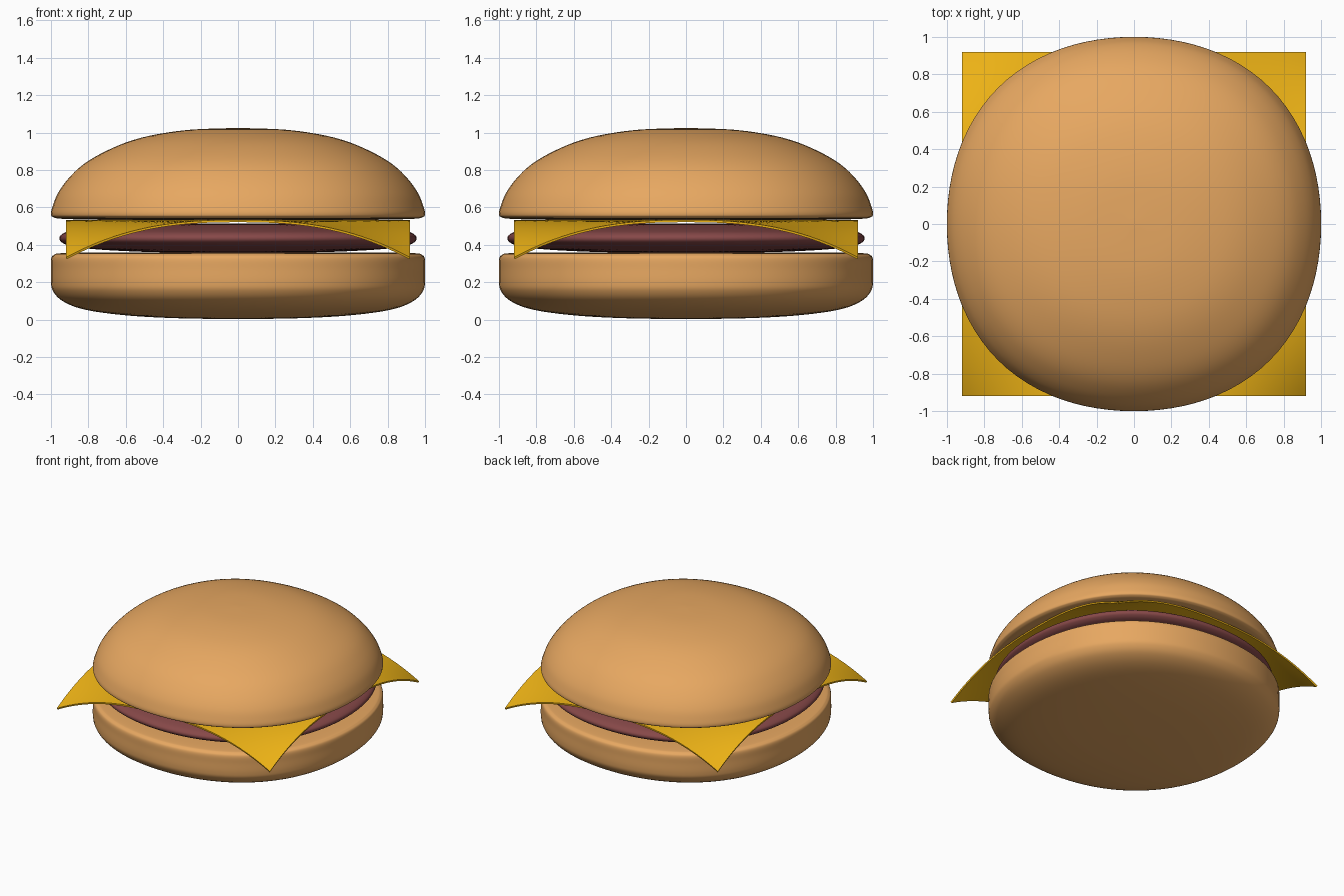
import bpy, bmesh, math

if "Cube" in bpy.data.objects:
    bpy.data.objects.remove(bpy.data.objects["Cube"])


def material(name, rgb):
    m = bpy.data.materials.new(name)
    m.diffuse_color = (*rgb, 1)
    m.use_nodes = True
    m.node_tree.nodes["Principled BSDF"].inputs["Base Color"].default_value = m.diffuse_color
    return m


def finish(bm, name, mat):
    bmesh.ops.remove_doubles(bm, verts=bm.verts, dist=1e-5)
    bmesh.ops.recalc_face_normals(bm, faces=bm.faces)
    mesh = bpy.data.meshes.new(name)
    bm.to_mesh(mesh)
    bm.free()
    mesh.materials.append(mat)
    mesh.shade_smooth()
    ob = bpy.data.objects.new(name, mesh)
    bpy.context.collection.objects.link(ob)
    return ob


def smooth_curve(pts, steps=5):
    """Catmull-Rom curve through the profile points."""
    p = [pts[0]] + pts + [pts[-1]]
    out = []
    for a, b, c, d in zip(p, p[1:], p[2:], p[3:]):
        for i in range(steps):
            t = i / steps
            out.append([0.5 * (2 * b[k] + (c[k] - a[k]) * t
                               + (2 * a[k] - 5 * b[k] + 4 * c[k] - d[k]) * t * t
                               + (3 * b[k] - a[k] - 3 * c[k] + d[k]) * t ** 3)
                        for k in (0, 1)])
    return out + [pts[-1]]


def soft_disc(name, profile, mat, sides=96):
    """Spin a profile (radius, z) around a slightly squared circle."""
    bm = bmesh.new()
    rings = []
    for r, z in smooth_curve(profile):
        ring = []
        for i in range(sides):
            a = math.tau * i / sides
            q = max(r, 0) * (1 + 0.029 * math.sin(2 * a) ** 2)
            ring.append(bm.verts.new((q * math.cos(a), q * math.sin(a), z)))
        rings.append(ring)
    for lo, hi in zip(rings, rings[1:]):
        for i in range(sides):
            j = (i + 1) % sides
            bm.faces.new((lo[i], lo[j], hi[j], hi[i]))
    return finish(bm, name, mat)


bun = material("bun", (0.80, 0.39, 0.12))
meat = material("meat", (0.24, 0.065, 0.065))
yellow = material("cheese", (0.87, 0.46, 0.008))

# Bottom bun: domed underside, upright wall, tight upper edge
soft_disc("bottom_bun", [
    (0, 0.003), (0.3, 0.007), (0.55, 0.019), (0.75, 0.041), (0.87, 0.068),
    (0.95, 0.108), (0.99, 0.155), (1.0, 0.20), (1.0, 0.27), (0.999, 0.325),
    (0.985, 0.346), (0.95, 0.355), (0.8, 0.359), (0.4, 0.36), (0, 0.36)], bun)

# Patty: flattened with a rounded rim
soft_disc("patty", [
    (0, 0.356), (0.4, 0.36), (0.65, 0.369), (0.82, 0.382), (0.91, 0.398),
    (0.945, 0.416), (0.955, 0.435), (0.945, 0.454), (0.91, 0.471),
    (0.82, 0.487), (0.65, 0.502), (0.4, 0.511), (0, 0.515)], meat)

# Top bun: nearly flat underside, tight lower edge, full dome
soft_disc("top_bun", [
    (0, 0.531), (0.5, 0.532), (0.8, 0.535), (0.95, 0.54), (0.99, 0.549),
    (1.0, 0.565), (0.993, 0.60), (0.966, 0.67), (0.915, 0.745),
    (0.84, 0.82), (0.74, 0.884), (0.6, 0.947), (0.45, 0.988),
    (0.25, 1.016), (0, 1.025)], bun)

# Cheese slice: square sheet with drooping corners
HALF, DROP = 0.92, 0.2
bm = bmesh.new()
bmesh.ops.create_grid(bm, x_segments=48, y_segments=48, size=HALF)
for v in bm.verts:
    v.co.z = 0.533 - DROP * (abs(v.co.x * v.co.y) / HALF ** 2) ** 2.5
cheese = finish(bm, "cheese_slice", yellow)
if cheese.data.polygons[0].normal.z < 0:
    cheese.data.flip_normals()
thick = cheese.modifiers.new("thickness", 'SOLIDIFY')
thick.thickness = 0.012
thick.offset = -1
bpy.context.view_layer.objects.active = cheese
cheese.select_set(True)
bpy.ops.object.modifier_apply(modifier="thickness")
bpy.ops.object.shade_smooth_by_angle(angle=math.radians(40))
